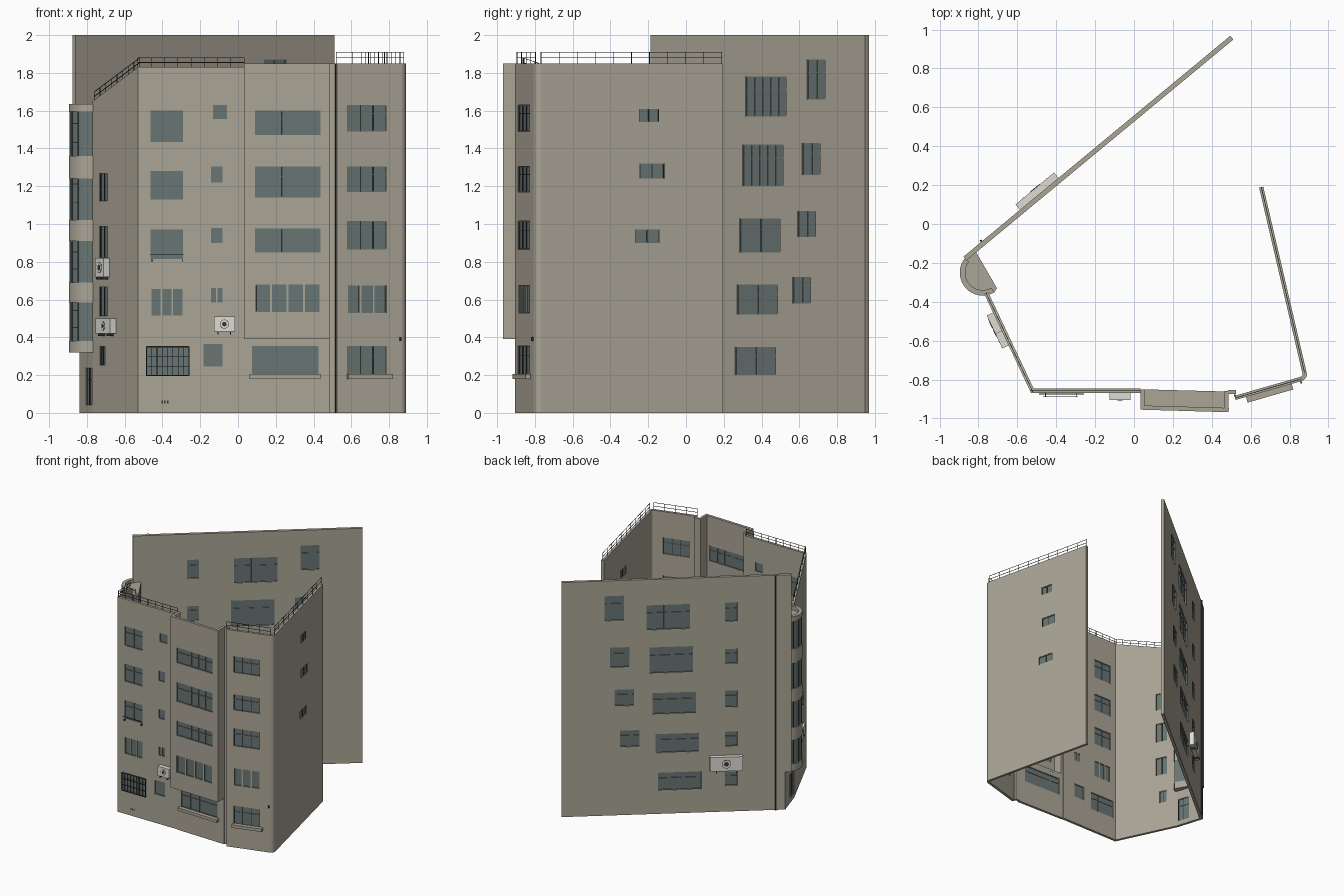
import bpy, bmesh
from math import cos, sin, radians, pi
from mathutils import Vector

if "Cube" in bpy.data.objects:
    bpy.data.objects.remove(bpy.data.objects["Cube"])


def material(name, rgb):
    m = bpy.data.materials.new(name)
    m.use_nodes = True
    m.diffuse_color = (*rgb, 1)
    m.node_tree.nodes["Principled BSDF"].inputs["Base Color"].default_value = (*rgb, 1)
    return m


PLASTER = material("plaster", (0.405, 0.375, 0.305))
GLASS = material("window_glass", (0.14, 0.18, 0.172))
DARK = material("dark_metal", (0.03, 0.033, 0.03))
WHITE = material("unit_casing", (0.72, 0.71, 0.66))
MATS = [PLASTER, GLASS, DARK, WHITE]
UP = Vector((0, 0, 1))


class Line:
    """Plan line from p to q; places things along, outward and up."""
    def __init__(self, p, q):
        self.p, self.q = Vector((*p, 0)), Vector((*q, 0))
        self.d = (self.q - self.p).normalized()
        self.n = Vector((self.d.y, -self.d.x, 0))
        self.length = (self.q - self.p).length

    def at(self, s, o, z):
        return self.p + self.d * s + self.n * o + UP * z

    def along(self, value, axis):
        return (value - self.p[axis]) / self.d[axis]


class Part:
    """Collects prisms into one object."""
    def __init__(self, name):
        self.name, self.bm = name, bmesh.new()

    def prism(self, low, high, mat=PLASTER):
        a = [self.bm.verts.new(v) for v in low]
        b = [self.bm.verts.new(v) for v in high]
        faces = [self.bm.faces.new(a), self.bm.faces.new(b)]
        for i in range(len(a)):
            j = (i + 1) % len(a)
            faces.append(self.bm.faces.new((a[i], a[j], b[j], b[i])))
        for f in faces:
            f.material_index = MATS.index(mat)

    def box(self, line, s, o, z, mat=PLASTER, tilt=(0, 0)):
        corners = [(s[0], o[0], 0), (s[1], o[0], 1), (s[1], o[1], 1), (s[0], o[1], 0)]
        self.prism([line.at(a, b, z[0] + tilt[0] * e) for a, b, e in corners],
                   [line.at(a, b, z[1] + tilt[1] * e) for a, b, e in corners], mat)

    def disc(self, line, s, z, r, o, mat, n=20):
        ring = [(s + r * cos(2 * pi * i / n), z + r * sin(2 * pi * i / n)) for i in range(n)]
        self.prism([line.at(a, o[0], b) for a, b in ring],
                   [line.at(a, o[1], b) for a, b in ring], mat)

    def column(self, pts, z, mat=PLASTER):
        self.prism([Vector((x, y, z[0])) for x, y in pts],
                   [Vector((x, y, z[1])) for x, y in pts], mat)

    def done(self, smooth=False):
        bmesh.ops.recalc_face_normals(self.bm, faces=self.bm.faces[:])
        me = bpy.data.meshes.new(self.name)
        self.bm.to_mesh(me)
        self.bm.free()
        for m in MATS:
            me.materials.append(m)
        ob = bpy.data.objects.new(self.name, me)
        bpy.context.scene.collection.objects.link(ob)
        if smooth:
            bpy.ops.object.select_all(action="DESELECT")
            ob.select_set(True)
            bpy.context.view_layer.objects.active = ob
            bpy.ops.object.shade_smooth_by_angle(angle=radians(35))
        return ob


def arc(center, r, a, b, n=24):
    turns = [radians(a + (b - a) * i / n) for i in range(n + 1)]
    return [(center[0] + r * cos(t), center[1] + r * sin(t)) for t in turns]


def split(a, b, z0, z1, count, gap=0.009):
    """Separate narrow openings with wall strips between them."""
    step = (b - a + gap) / count
    return [(a + i * step, a + (i + 1) * step - gap, z0, z1, 1, 0) for i in range(count)]


def wall(name, line, z, openings=(), axis=0, t=0.022, tilt=(0, 0), bars=DARK):
    """Wall with cut openings; each is (from, to, low, high, panes, transom)."""
    body = Part(name)
    body.box(line, (0, line.length), (-t, 0), z, PLASTER, tilt)
    ob = body.done()
    if not openings:
        return
    cut, win = Part(name + "_cutter"), Part(name + "_windows")
    for a, b, z0, z1, panes, transom in openings:
        a, b = sorted((line.along(a, axis), line.along(b, axis)))
        cut.box(line, (a, b), (-t - 0.02, 0.02), (z0, z1))
        win.box(line, (a, b), (-t * 0.7, -t * 0.35), (z0, z1), GLASS)
        w = 0.0022
        depth = (-t * 0.85, -t * 0.1)
        for i in range(panes + 1):
            s = a + w + (b - a - 2 * w) * i / panes
            win.box(line, (s - w, s + w), depth, (z0, z1), bars if panes > 1 else GLASS)
        levels = [z0 + w, z1 - w] + ([z0 + (z1 - z0) * 0.68] if transom else [])
        for h in levels:
            win.box(line, (a, b), depth, (h - w, h + w), GLASS)
    win.done()
    cutter = cut.done()
    mod = ob.modifiers.new("openings", "BOOLEAN")
    mod.operation, mod.solver, mod.object = "DIFFERENCE", "EXACT", cutter
    deps = bpy.context.evaluated_depsgraph_get()
    ob.data = bpy.data.meshes.new_from_object(ob.evaluated_get(deps))
    ob.modifiers.clear()
    bpy.data.objects.remove(cutter)


def railing(name, line, z, height, posts, tilt=0):
    r = Part(name)
    w = 0.0014
    for k in (0.5, 1):
        h = z + height * k
        r.box(line, (0, line.length), (-0.012, -0.009), (h - w, h + w), DARK, (tilt, tilt))
    for i in range(posts + 1):
        s, h = line.length * i / posts, z + tilt * i / posts
        r.box(line, (s - w, s + w), (-0.012, -0.009), (h, h + height), DARK)
    r.done()


def air_unit(name, line, a, b, z0, z1, axis=0):
    u = Part(name)
    a, b = sorted((line.along(a, axis), line.along(b, axis)))
    u.box(line, (a, b), (0, 0.036), (z0, z1), WHITE)
    mid, h = (a + b) / 2, (z0 + z1) / 2
    u.disc(line, mid, h, (z1 - z0) * 0.30, (0.036, 0.037), DARK)
    u.disc(line, mid, h, (z1 - z0) * 0.27, (0.037, 0.038), WHITE)
    u.disc(line, mid, h, (z1 - z0) * 0.15, (0.038, 0.039), DARK)
    for s in (a + (b - a) * 0.2, a + (b - a) * 0.8):
        u.box(line, (s - 0.003, s + 0.003), (0, 0.038), (z0 - 0.014, z0), DARK)
    u.done()


# Plan lines
front = Line((-0.53, -0.868), (0.033, -0.868))
slant = Line((-0.77, -0.36), (-0.53, -0.868))
bay_front = Line((0.033, -0.955), (0.487, -0.968))
bay_base = Line((0.033, -0.872), (0.487, -0.885))
corner_front = Line((0.523, -0.905), (0.864, -0.807))
side = Line((0.888, -0.765), (0.665, 0.192))
back = Line((0.495, 0.968), (-0.84, -0.137))
entry = Line((-0.84, -0.137), (-0.77, -0.36))

# Left half of the front
rows = [(1.435, 1.60), (1.13, 1.28), (0.815, 0.97)]
openings = [(-0.462, -0.292, *r, 2, 1) for r in rows]
openings += split(-0.457, -0.295, 0.515, 0.655, 3)
openings += [(-0.487, -0.258, 0.195, 0.35, 3, 1), (-0.132, -0.057, 1.555, 1.63, 1, 0),
             (-0.143, -0.082, 1.22, 1.305, 1, 0), (-0.143, -0.082, 0.90, 0.98, 1, 0),
             (-0.182, -0.082, 0.245, 0.365, 1, 0)]
openings += split(-0.143, -0.082, 0.585, 0.66, 2)
wall("front_wall", front, (0, 1.83), openings, bars=GLASS)
air_unit("front_air_unit", front, -0.127, -0.017, 0.43, 0.51)

# Grille, plant rack and vents on the front
g = Part("window_grille")
for i in range(9):
    s = 0.045 + 0.225 * i / 8
    w = 0.003 if i in (0, 8) else 0.0015
    g.box(front, (s - w, s + w), (0.004, 0.008), (0.195, 0.352), DARK)
for i in range(4):
    h = 0.197 + 0.153 * i / 3
    w = 0.003 if i in (0, 3) else 0.0015
    g.box(front, (0.045, 0.27), (0.004, 0.008), (h - w, h + w), DARK)
g.done()
g = Part("plant_rack")
g.box(front, (0.063, 0.243), (0.02, 0.023), (0.838, 0.841), DARK)
for s in (0.073, 0.233):
    g.box(front, (s, s + 0.004), (0, 0.023), (0.80, 0.815), DARK)
g.done()
g = Part("vents")
for i in range(3):
    g.box(front, (0.125 + 0.014 * i, 0.133 + 0.014 * i), (0, 0.002), (0.05, 0.065), DARK)
g.done()

# Overhanging box bay of the front
openings = [(0.09, 0.437, *r, 5, 1) for r in [(1.47, 1.60), (1.14, 1.305), (0.85, 0.975)]]
openings += split(0.092, 0.432, 0.535, 0.68, 4)
wall("box_bay_wall", bay_front, (0.40, 1.85), openings, bars=GLASS)
wall("box_bay_base_wall", bay_base, (0, 0.40), [(0.073, 0.427, 0.205, 0.355, 4, 1)], bars=GLASS)
wall("box_bay_left_side", Line((0.033, -0.85), (0.033, -0.955)), (0.40, 1.85))
wall("box_bay_right_side", Line((0.487, -0.968), (0.487, -0.86)), (0.40, 1.85))
p = Part("box_bay_floor")
p.column([(0.033, -0.955), (0.487, -0.968), (0.487, -0.862), (0.033, -0.85)], (0.39, 0.41))
p.done()
p = Part("recessed_pillar")
p.column([(0.483, -0.875), (0.525, -0.875), (0.525, -0.855), (0.483, -0.855)], (0, 1.85))
p.done()
p = Part("front_drain_pipe")
p.column(arc((0.518, -0.882), 0.005, 0, 330, 11), (0, 1.85), DARK)
p.done()

# Right part of the front, rounded corner and right side
rows = [(1.49, 1.63), (1.17, 1.305), (0.865, 1.015), (0.20, 0.355)]
openings = [(0.58, 0.787, *r, 3, 1) for r in rows] + split(0.583, 0.785, 0.53, 0.675, 3)
wall("corner_front_wall", corner_front, (0, 1.85), openings)
p = Part("rounded_corner")
hub = (0.854, -0.773)
p.column(arc(hub, 0.035, -74, 13, 10) + arc(hub, 0.013, 13, -74, 10), (0, 1.85))
p.done(smooth=True)
wall("side_wall", side, (0, 1.85), [(-0.25, -0.142, 1.54, 1.61, 2, 0),
     (-0.245, -0.115, 1.24, 1.32, 2, 0), (-0.27, -0.14, 0.90, 0.97, 2, 0)], axis=1)
p = Part("wall_lamp")
p.box(corner_front, (0.345, 0.352), (0, 0.012), (0.38, 0.402), DARK)
p.done()

# Ground floor sills
p = Part("window_sills")
p.box(bay_base, (0.03, 0.405), (0, 0.03), (0.18, 0.205))
p.box(corner_front, (0.055, 0.30), (0, 0.03), (0.18, 0.205))
p.done()

# Slanted left front wall with its air units
openings = [(-0.732, -0.69, *r, 2, 0) for r in [(1.12, 1.27), (0.82, 0.99), (0.51, 0.67)]]
wall("slanted_wall", slant, (0, 1.65), openings + [(-0.73, -0.703, 0.25, 0.355, 2, 0)],
     tilt=(0, 0.18))
air_unit("upper_air_unit", slant, -0.725, -0.68, 0.72, 0.82)
air_unit("lower_air_unit", slant, -0.722, -0.645, 0.42, 0.50)

# Tall back wall
middle = [(0.333, 1.57, 1.78, 5), (0.318, 1.20, 1.42, 5), (0.303, 0.85, 1.03, 2),
          (0.288, 0.52, 0.68, 2), (0.278, 0.20, 0.35, 2)]
far = [(0.66, 1.66, 1.87), (0.633, 1.26, 1.43), (0.61, 0.93, 1.07), (0.583, 0.58, 0.72)]
near = [(1.62, 1.78), (1.26, 1.385), (0.89, 1.03), (0.555, 0.68), (0.22, 0.34)]
openings = [(y, y + 0.215, a, b, n, 1) for y, a, b, n in middle]
openings += [(y, y + 0.096, a, b, 2, 1) for y, a, b in far]
openings += [(0.10, 0.16, a, b, 1, 1) for a, b in near]
wall("back_wall", back, (0, 2), openings, axis=1, t=0.025, bars=GLASS)
wall("back_wall_end", Line((-0.84, -0.137), (-0.877, -0.168)), (0.32, 2), t=0.025)
air_unit("back_air_unit", back, 0.073, 0.237, 0.36, 0.48, axis=1)
p = Part("back_drain_pipe")
p.box(back, (1.655, 1.665), (0, 0.01), (0, 2), DARK)
p.done()

# Entry wall under the round bay
wall("entry_wall", entry, (0, 0.33), [(-0.805, -0.773, 0.04, 0.24, 2, 1)])

# Round bay: plaster bands, glass bands, mullions and a top rim
core = (-0.778, -0.25)
inner = [(-0.705, -0.33), (-0.815, -0.14)]
p = Part("round_bay")
for z in [(0.32, 0.38), (0.585, 0.69), (0.91, 1.02), (1.24, 1.36), (1.595, 1.605)]:
    p.column(arc(core, 0.118, 142, 300) + inner, z)
for z in [(0.38, 0.585), (0.69, 0.91), (1.02, 1.24), (1.36, 1.595)]:
    p.column(arc(core, 0.112, 142, 300) + inner, z, GLASS)
p.column(arc(core, 0.118, 142, 300) + arc(core, 0.09, 300, 142), (1.605, 1.635))
p.done(smooth=True)
p = Part("round_bay_mullions")
for angle in (150, 178, 207, 231):
    p.column(arc(core, 0.115, angle, angle + 2, 1) + arc(core, 0.105, angle + 2, angle, 1),
             (0.38, 1.595), DARK)
for z in (0.45, 0.54, 0.76, 0.85, 1.11, 1.21, 1.43, 1.53):
    p.column(arc(core, 0.115, 207, 233, 4) + arc(core, 0.105, 233, 207, 4),
             (z, z + 0.005), DARK)
p.done()

# Roof railings
railing("front_railing", front, 1.83, 0.05, 8)
railing("slanted_railing", slant, 1.65, 0.05, 8, tilt=0.18)
railing("corner_front_railing", corner_front, 1.85, 0.06, 4)
railing("side_railing", side, 1.85, 0.06, 10)
